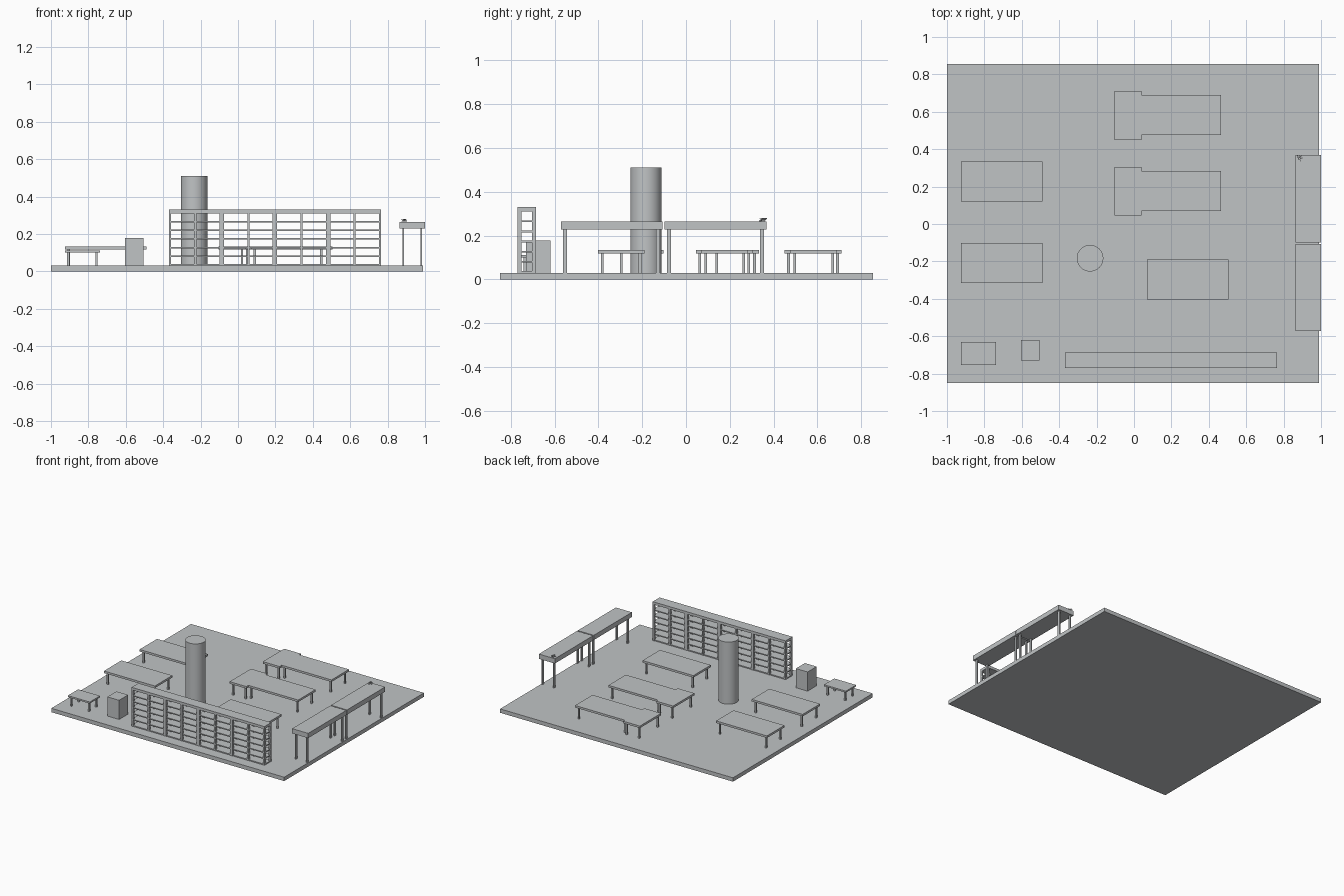
import bpy
import bmesh
import random
from mathutils import Matrix, Vector

cube = bpy.data.objects.get("Cube")
if cube:
    bpy.data.objects.remove(cube, do_unlink=True)

grey = bpy.data.materials.new("light grey")
grey.use_nodes = True
colour = (0.53, 0.55, 0.56, 1)
grey.diffuse_color = colour
grey.node_tree.nodes["Principled BSDF"].inputs["Base Color"].default_value = colour

FLOOR = 0.03


def add_box(bm, x0, x1, y0, y1, z0, z1):
    size = Matrix.Diagonal((x1 - x0, y1 - y0, z1 - z0, 1))
    centre = Matrix.Translation(((x0 + x1) / 2, (y0 + y1) / 2, (z0 + z1) / 2))
    bmesh.ops.create_cube(bm, size=1, matrix=centre @ size)


def finish(name, bm):
    mesh = bpy.data.meshes.new(name)
    bm.to_mesh(mesh)
    bm.free()
    mesh.materials.append(grey)
    obj = bpy.data.objects.new(name, mesh)
    bpy.context.collection.objects.link(obj)
    return obj


def box(name, *bounds):
    bm = bmesh.new()
    add_box(bm, *bounds)
    return finish(name, bm)


def table(name, x0, x1, y0, y1, top, thick, leg_x, leg_y, inset):
    """A slab on four corner legs."""
    bm = bmesh.new()
    add_box(bm, x0, x1, y0, y1, top - thick, top)
    for x in (x0 + inset, x1 - inset):
        for y in (y0 + inset, y1 - inset):
            add_box(bm, x - leg_x / 2, x + leg_x / 2, y - leg_y / 2, y + leg_y / 2,
                    FLOOR, top - thick)
    return finish(name, bm)


# Ground slab, cabinet and round column
box("floor_slab", -1, 0.99, -0.85, 0.855, 0, FLOOR)
box("cabinet", -0.605, -0.505, -0.73, -0.62, FLOOR, 0.178)
bm = bmesh.new()
bmesh.ops.create_cone(bm, cap_ends=True, segments=48, radius1=0.071, radius2=0.071,
                      depth=0.48, matrix=Matrix.Translation((-0.235, -0.183, 0.27)))
column = finish("column", bm)
bpy.context.view_layer.objects.active = column
column.select_set(True)
bpy.ops.object.shade_smooth_by_angle()

# Work tables, all the same size
for i, (x, y) in enumerate([(-0.925, 0.12), (-0.925, -0.315), (0.07, -0.403),
                            (0.03, 0.07), (0.03, 0.477)]):
    table(f"work_table_{i + 1}", x, x + 0.435, y, y + 0.213, 0.134, 0.016,
          0.012, 0.012, 0.02)

# Wider end tables and the low table
for i, y in enumerate((0.045, 0.45)):
    table(f"end_table_{i + 1}", -0.103, 0.04, y, y + 0.26, 0.134, 0.016,
          0.012, 0.012, 0.018)
table("low_table", -0.925, -0.738, -0.755, -0.63, 0.112, 0.012, 0.012, 0.012, 0.018)

# Tall canopies along the left edge
for i, (y0, y1) in enumerate([(-0.572, -0.107), (-0.098, 0.368)]):
    table(f"canopy_{i + 1}", 0.863, 1.0, y0, y1, 0.265, 0.037, 0.009, 0.018, 0.02)

# Small heap of twisted bars on the canopy
random.seed(3)
bm = bmesh.new()
for i in range(12):
    turn = Matrix.Rotation(random.uniform(0, 6), 4, "Z")
    spot = Vector((random.uniform(0.876, 0.894), random.uniform(0.34, 0.358), 0.267 + i * 0.001))
    bmesh.ops.create_cube(bm, size=1, matrix=Matrix.Translation(spot) @ turn
                          @ Matrix.Diagonal((0.025, 0.003, 0.003, 1)))
finish("bar_heap", bm)

# Open rack: four units of two bays, with front and back posts
X0, X1, Y0, Y1, TOP = -0.37, 0.765, -0.77, -0.686, 0.33
UNIT = (X1 - X0) / 4
POST_X, POST_Y = 0.012, 0.018
for u in range(4):
    bm = bmesh.new()
    left = X0 + u * UNIT
    right = left + UNIT
    middle = (left + right) / 2
    for x in (left + POST_X / 2, middle, right - POST_X / 2):
        for y in (Y0, Y1 - POST_Y):
            add_box(bm, x - POST_X / 2, x + POST_X / 2, y, y + POST_Y, FLOOR, TOP)
    for level in range(6):
        z = FLOOR + level * 0.0463
        add_box(bm, left, right, Y0 + 0.002, Y1 - 0.002, z, z + 0.008)
    add_box(bm, left, right, Y0, Y1, TOP - 0.02, TOP)
    finish(f"rack_unit_{u + 1}", bm)
